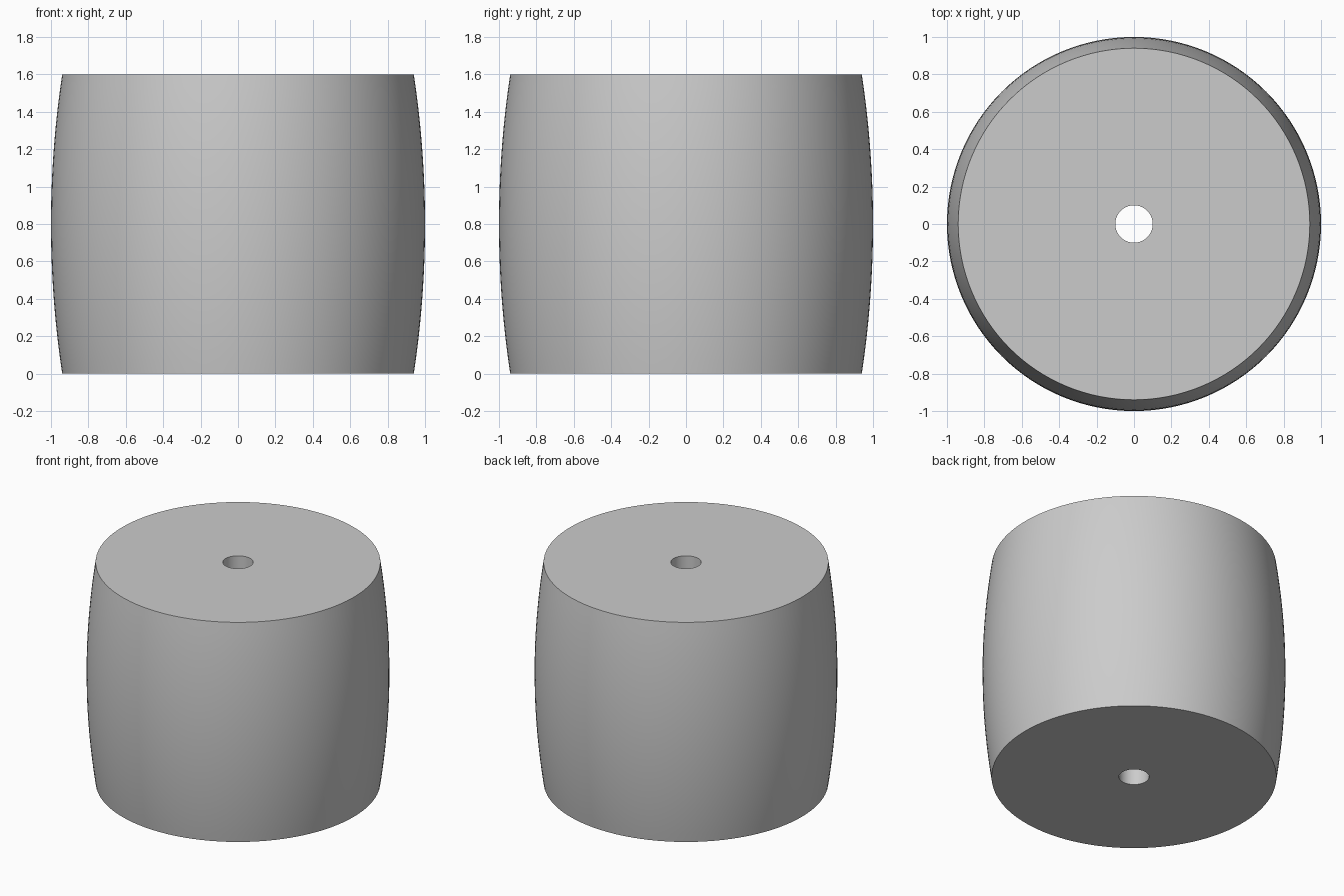
import bpy, bmesh, math

cube = bpy.data.objects.get("Cube")
if cube:
    bpy.data.objects.remove(cube, do_unlink=True)

HEIGHT, BELLY, RIM, BORE = 1.6, 1.0, 0.94, 0.1
SIDES, STEPS = 128, 24

# Plain grey material
grey = bpy.data.materials.new("light_grey")
grey.use_nodes = True
colour = (0.6, 0.6, 0.6, 1)
grey.diffuse_color = colour
grey.node_tree.nodes["Principled BSDF"].inputs["Base Color"].default_value = colour

# Closed cross-section: bore wall, then a circular arc for the crowned side
half, bulge = HEIGHT / 2, BELLY - RIM
arc = (half ** 2 + bulge ** 2) / (2 * bulge)
profile = [(BORE, HEIGHT), (BORE, 0)]
for i in range(STEPS + 1):
    z = HEIGHT * i / STEPS
    profile.append((BELLY - arc + math.sqrt(arc ** 2 - (z - half) ** 2), z))

# Crowned roller: revolve the cross-section around the vertical axis
bm = bmesh.new()
rings = []
for s in range(SIDES):
    a = math.tau * s / SIDES
    rings.append([bm.verts.new((r * math.cos(a), r * math.sin(a), z)) for r, z in profile])
for s in range(SIDES):
    here, there = rings[s], rings[(s + 1) % SIDES]
    for i in range(len(profile)):
        j = (i + 1) % len(profile)
        bm.faces.new((here[i], there[i], there[j], here[j]))
bmesh.ops.recalc_face_normals(bm, faces=bm.faces)
mesh = bpy.data.meshes.new("crowned_roller")
bm.to_mesh(mesh)
bm.free()
mesh.materials.append(grey)

roller = bpy.data.objects.new("crowned_roller", mesh)
bpy.context.collection.objects.link(roller)
bpy.ops.object.select_all(action="DESELECT")
roller.select_set(True)
bpy.context.view_layer.objects.active = roller
bpy.ops.object.shade_smooth_by_angle(angle=math.radians(30))
